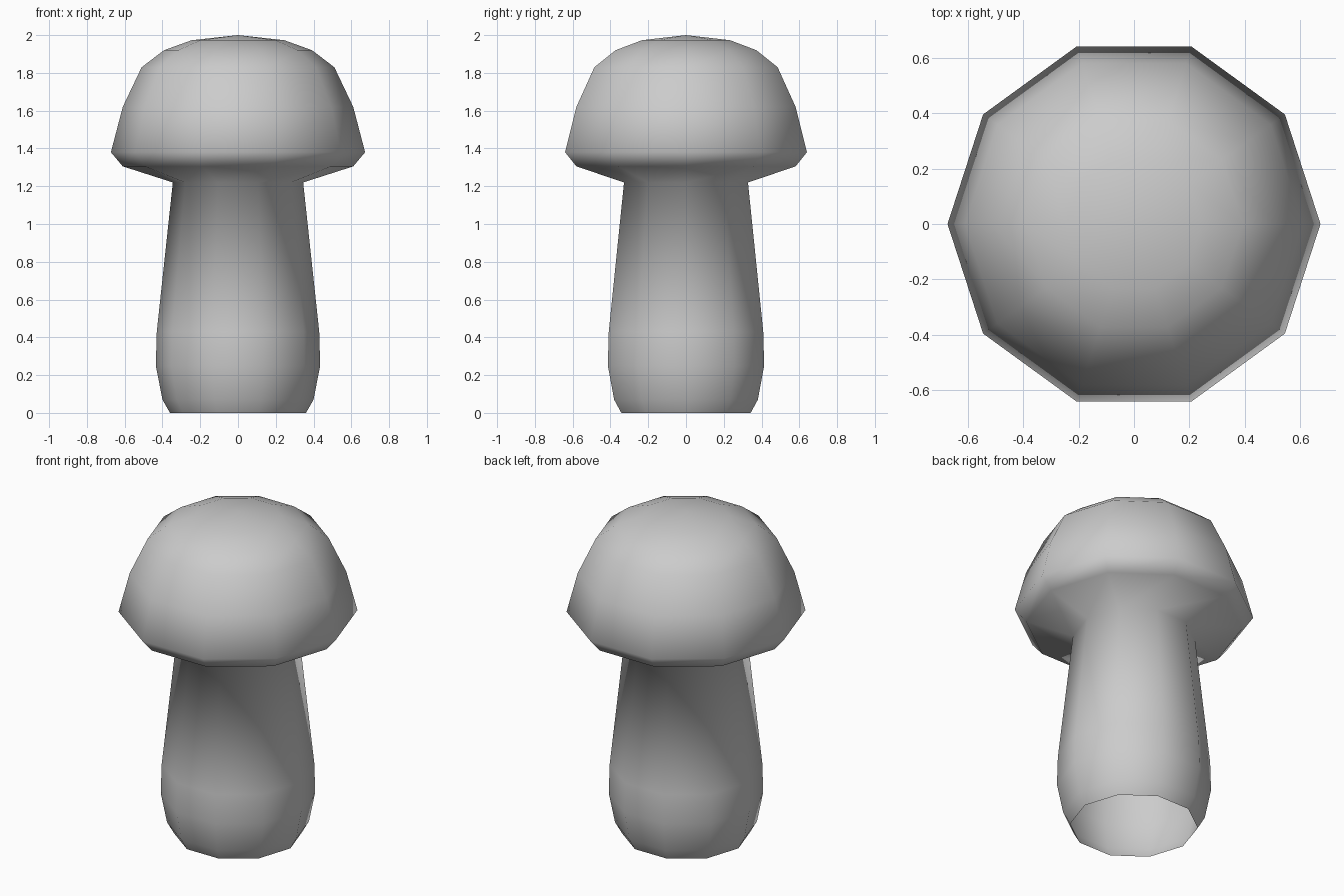
import bpy, bmesh
from math import cos, sin, pi

if "Cube" in bpy.data.objects:
    bpy.data.objects.remove(bpy.data.objects["Cube"])

SIDES = 10

# Profile from open foot, up the stem, around the cap rim to the last ring (radius, height)
profile = [(0.36, 0), (0.40, 0.07), (0.435, 0.25), (0.43, 0.43), (0.345, 1.22),
           (0.61, 1.305), (0.673, 1.38), (0.61, 1.62), (0.51, 1.83),
           (0.392, 1.92), (0.245, 1.973)]

bm = bmesh.new()
rings = [[bm.verts.new((r * cos(2 * pi * i / SIDES), r * sin(2 * pi * i / SIDES), z))
          for i in range(SIDES)] for r, z in profile]

# Stem and cap walls
for low, high in zip(rings, rings[1:]):
    for i in range(SIDES):
        j = (i + 1) % SIDES
        bm.faces.new((low[i], low[j], high[j], high[i]))

# Cap tip
tip = bm.verts.new((0, 0, 2))
for i in range(SIDES):
    bm.faces.new((rings[-1][i], rings[-1][(i + 1) % SIDES], tip))

for f in bm.faces:
    f.smooth = True

mesh = bpy.data.meshes.new("mushroom")
bm.to_mesh(mesh)
bm.free()
bpy.context.collection.objects.link(bpy.data.objects.new("mushroom", mesh))
